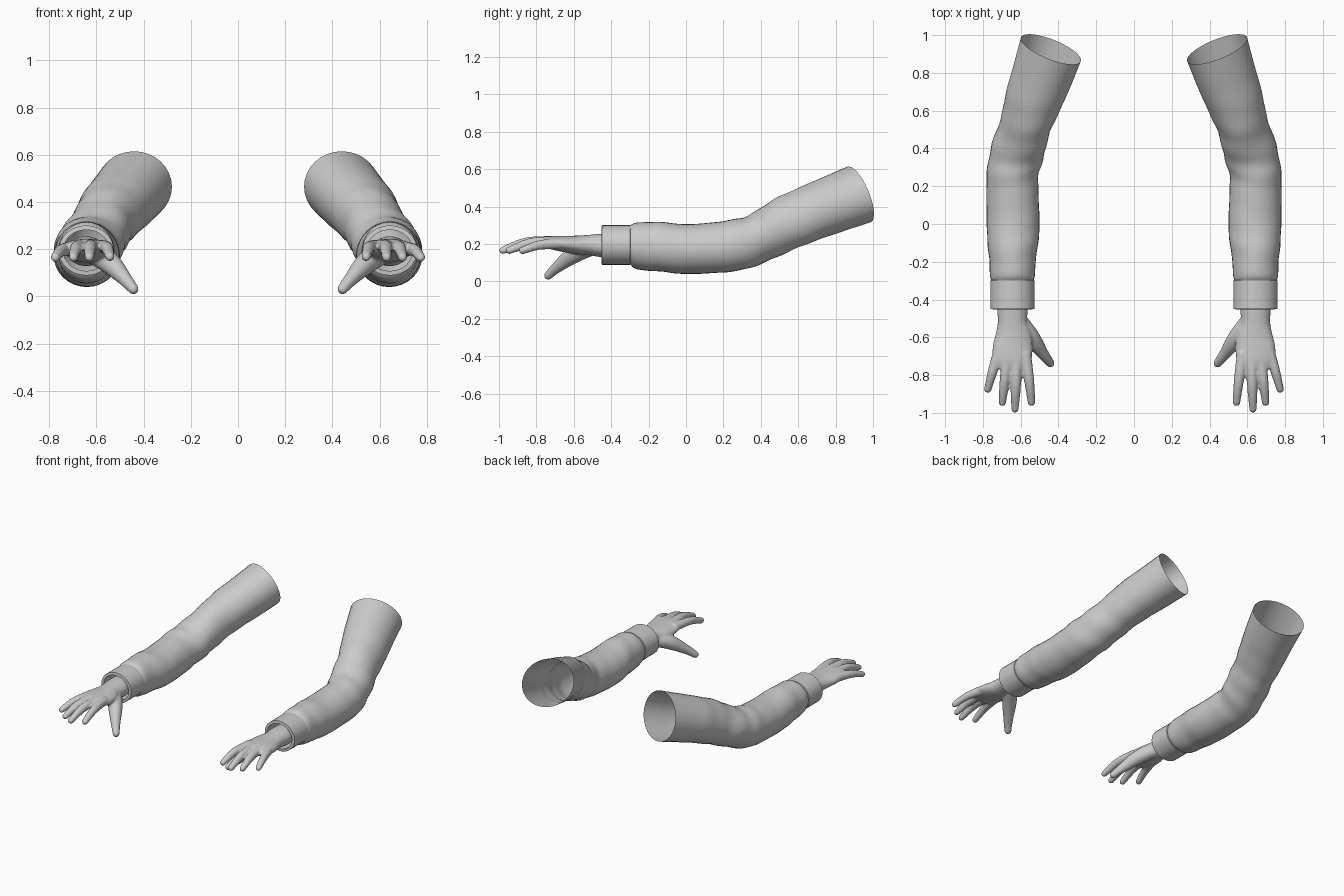
import bpy, bmesh
from math import sin, cos, pi, exp
from mathutils import Vector

if "Cube" in bpy.data.objects:
    bpy.data.objects.remove(bpy.data.objects["Cube"])


def smooth_stations(rows, steps):
    """Catmull-Rom interpolation through rows of numbers."""
    out = []
    n = len(rows)
    for i in range(n - 1):
        p0, p1 = rows[max(i - 1, 0)], rows[i]
        p2, p3 = rows[i + 1], rows[min(i + 2, n - 1)]
        for s in range(steps):
            t = s / steps
            out.append([0.5 * (2 * b + (c - a) * t + (2 * a - 5 * b + 4 * c - d) * t * t
                               + (3 * b - a - 3 * c + d) * t ** 3)
                        for a, b, c, d in zip(p0, p1, p2, p3)])
    out.append(list(rows[-1]))
    return out


def loft(bm, rings, segs, caps=False, bump=None):
    """Skin rings given as (centre, u axis, v axis)."""
    loops = []
    for c, u, v in rings:
        loop = []
        for k in range(segs):
            t = 2 * pi * k / segs
            s = 1 + (bump(c, t) if bump else 0)
            loop.append(bm.verts.new(c + (u * cos(t) + v * sin(t)) * s))
        loops.append(loop)
    for a, b in zip(loops, loops[1:]):
        for k in range(segs):
            j = (k + 1) % segs
            bm.faces.new((a[k], a[j], b[j], b[k]))
    if caps:
        bm.faces.new(loops[0])
        bm.faces.new(loops[-1])


def finger(bm, pts):
    """Closed round-ended tube along points (x, y, z, radius)."""
    rows = smooth_stations(pts, 6)
    ps = [Vector(r[:3]) for r in rows]
    rings = []
    for i, r in enumerate(rows):
        d = (ps[min(i + 1, len(ps) - 1)] - ps[max(i - 1, 0)]).normalized()
        u = d.cross(Vector((0, 0, 1))).normalized()
        rings.append((ps[i], u * r[3], u.cross(d) * r[3]))
    c, u, v = rings[-1]
    for k in (0.4, 0.75, 0.95):
        w = (1 - k * k) ** 0.5
        rings.append((c + d * rows[-1][3] * k, u * w, v * w))
    loft(bm, rings, 14, caps=True)


def finish(name, bm, remesh=False):
    bmesh.ops.recalc_face_normals(bm, faces=bm.faces)
    me = bpy.data.meshes.new(name)
    bm.to_mesh(me)
    bm.free()
    ob = bpy.data.objects.new(name, me)
    bpy.context.collection.objects.link(ob)
    bpy.context.view_layer.objects.active = ob
    bpy.ops.object.select_all(action='DESELECT')
    ob.select_set(True)
    bpy.ops.object.shade_smooth_by_angle(angle=0.8)
    if remesh:
        m = ob.modifiers.new("blend", 'REMESH')
        m.mode = 'VOXEL'
        m.voxel_size = 0.007
        m.use_smooth_shade = True
        s = ob.modifiers.new("soften", 'SMOOTH')
        s.factor = 0.5
        s.iterations = 5
    m = ob.modifiers.new("other_arm", 'MIRROR')
    m.use_mirror_merge = False
    return ob


def flat_ring(y, x, z, rx, rz, a=0, b=0):
    return Vector((x, y, z)), Vector((rx, a * rx, 0)), Vector((0, -b * rz, rz))


# Sleeve: y, centre x, centre z, half width, half height, sideways tilt, upward tilt
sleeve = [
    (-0.30, .643, .195, .112, .103, 0, 0),
    (-0.27, .643, .190, .119, .123, 0, 0),
    (-0.20, .643, .187, .122, .130, 0, 0),
    (-0.10, .642, .182, .134, .133, 0, 0),
    (0.00, .640, .173, .140, .133, 0, 0),
    (0.15, .643, .180, .138, .135, 0, .05),
    (0.27, .643, .195, .137, .136, .05, .15),
    (0.38, .617, .230, .141, .128, .15, .30),
    (0.52, .575, .302, .131, .136, .25, .35),
    (0.65, .535, .360, .145, .140, .28, .35),
    (0.78, .488, .410, .153, .145, .32, .35),
    (0.925, .440, .465, .160, .150, .36, .37),
]


def folds(c, t):
    """Soft cloth creases, strongest around the elbow."""
    w = exp(-((c.y - 0.42) / 0.2) ** 2) + 0.45 * exp(-((c.y + 0.12) / 0.15) ** 2)
    return w * (0.022 * sin(46 * c.y + 2 * sin(t + 0.6)) + 0.014 * sin(3 * t + 17 * c.y))


bm = bmesh.new()
loft(bm, [flat_ring(*r) for r in smooth_stations(sleeve, 5)], 32, bump=folds)
finish("sleeve", bm)

# Cuff: outer band, lip and inner wall
bm = bmesh.new()
band = [(-.295, .110, .100), (-.30, .117, .106), (-.45, .117, .106),
        (-.452, .098, .087), (-.31, .098, .087)]
loft(bm, [flat_ring(y, .643, .195, rx, rz) for y, rx, rz in band], 32)
finish("cuff", bm)

# Hand: palm and fingers blended into one skin
bm = bmesh.new()
palm = [
    (-.36, .643, .192, .078, .062),
    (-.45, .643, .192, .081, .063),
    (-.52, .643, .195, .078, .054),
    (-.58, .638, .195, .094, .050),
    (-.65, .643, .200, .106, .044),
    (-.72, .643, .207, .102, .036),
    (-.765, .642, .208, .088, .025),
]
loft(bm, [flat_ring(*r) for r in smooth_stations(palm, 4)], 24, caps=True)
digits = [
    [(.575, -.68, .210, .030), (.555, -.83, .205, .027), (.543, -.945, .168, .020)],
    [(.620, -.68, .214, .030), (.626, -.85, .208, .028), (.630, -.980, .166, .020)],
    [(.668, -.68, .213, .030), (.685, -.83, .205, .027), (.697, -.945, .166, .020)],
    [(.705, -.64, .203, .032), (.748, -.78, .195, .026), (.774, -.875, .165, .020)],
    [(.610, -.51, .180, .045), (.545, -.60, .143, .047),
     (.480, -.69, .075, .031), (.443, -.737, .031, .023)],
]
for d in digits:
    finger(bm, d)
finish("hand", bm, remesh=True)
